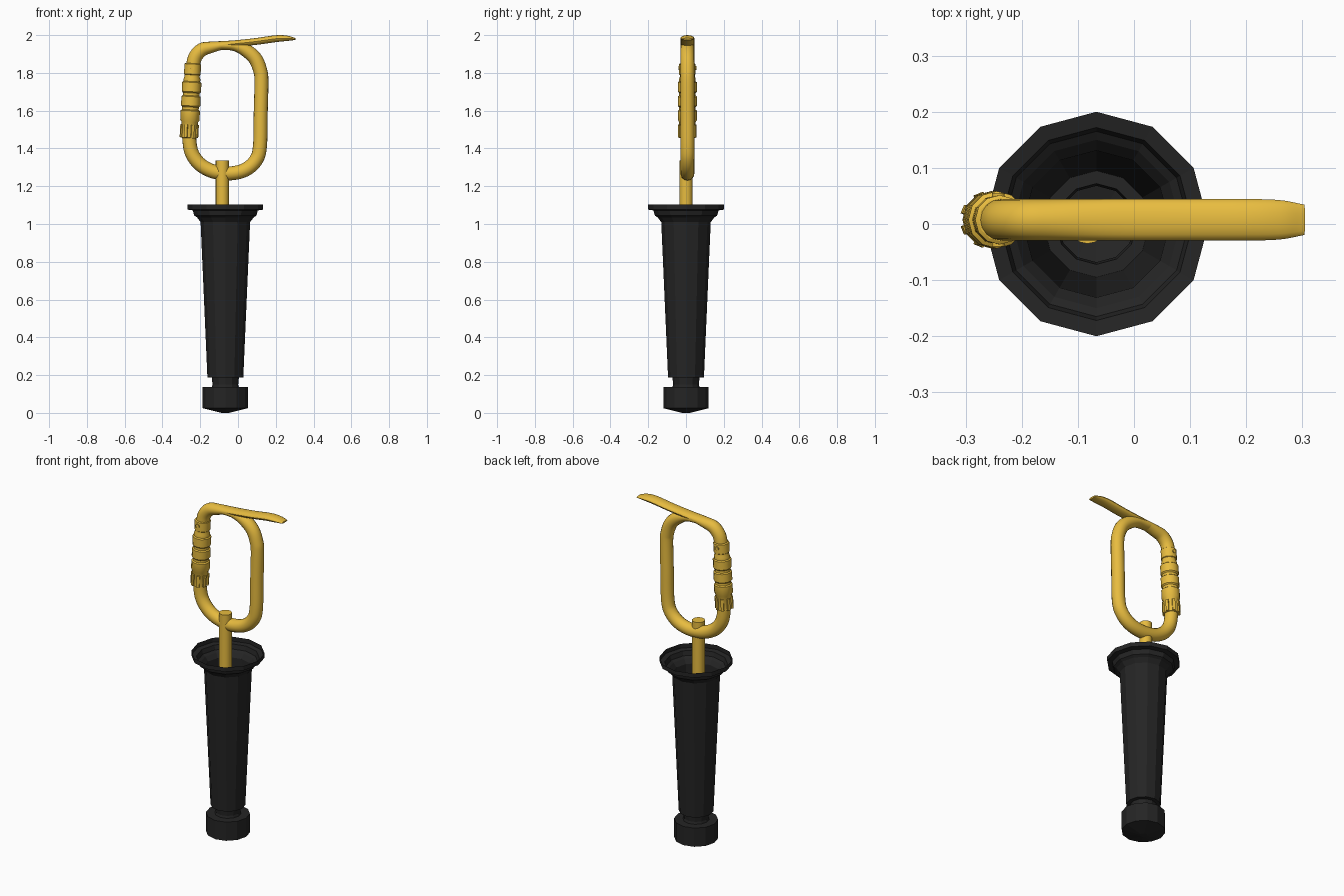
import bpy, bmesh
from math import sin, cos, pi, atan2
from mathutils import Vector, Matrix

if "Cube" in bpy.data.objects:
    bpy.data.objects.remove(bpy.data.objects["Cube"])


def material(name, color):
    m = bpy.data.materials.new(name)
    m.diffuse_color = color
    m.use_nodes = True
    m.node_tree.nodes["Principled BSDF"].inputs["Base Color"].default_value = m.diffuse_color
    return m


BLACK = material("black_plastic", (0.018, 0.018, 0.018, 1))
GOLD = material("gold_metal", (0.8, 0.5, 0.05, 1))
RING_Y = 0.0075


def finish(bm, name, mat, smooth=None, recalc=True):
    if recalc:
        bmesh.ops.recalc_face_normals(bm, faces=bm.faces)
    me = bpy.data.meshes.new(name)
    bm.to_mesh(me)
    bm.free()
    me.materials.append(mat)
    ob = bpy.data.objects.new(name, me)
    bpy.context.collection.objects.link(ob)
    if smooth:
        bpy.ops.object.select_all(action='DESELECT')
        ob.select_set(True)
        bpy.context.view_layer.objects.active = ob
        bpy.ops.object.shade_smooth_by_angle(angle=smooth)
    return ob


def skin(bm, rings, cap_start, cap_end):
    """Join rings of coordinates with quads."""
    rows = [[bm.verts.new(p) for p in r] for r in rings]
    n = len(rows[0])
    for a, b in zip(rows, rows[1:]):
        for i in range(n):
            j = (i + 1) % n
            bm.faces.new((a[i], a[j], b[j], b[i]))
    if cap_start:
        bm.faces.new(rows[0][::-1])
    if cap_end:
        bm.faces.new(rows[-1])


def lathe(bm, profile, sides, cap_start=True, cap_end=True):
    skin(bm, [[(r * cos(2 * pi * i / sides), r * sin(2 * pi * i / sides), z)
               for i in range(sides)] for r, z in profile], cap_start, cap_end)


def smooth_path(pts, steps=6):
    """Catmull-Rom through points of any dimension."""
    pts = [Vector(p) for p in pts]
    ext = [2 * pts[0] - pts[1]] + pts + [2 * pts[-1] - pts[-2]]
    out = []
    for a, b, c, d in zip(ext, ext[1:], ext[2:], ext[3:]):
        for k in range(steps):
            t = k / steps
            out.append(0.5 * (2 * b + (c - a) * t + (2 * a - 5 * b + 4 * c - d) * t * t
                              + (3 * b - a - 3 * c + d) * t ** 3))
    return out + [pts[-1]]


def bar(name, pts, sides=16):
    """Sweep an ellipse along an xz path; points are (x, z, thickness, half width)."""
    path = smooth_path(pts)
    rings = []
    for i, p in enumerate(path):
        q, o = path[min(i + 1, len(path) - 1)], path[max(i - 1, 0)]
        t = Vector((q[0] - o[0], q[1] - o[1])).normalized()
        rings.append([(p[0] - t.y * p[2] * cos(a), RING_Y + p[3] * sin(a),
                       p[1] + t.x * p[2] * cos(a))
                      for a in (2 * pi * k / sides for k in range(sides))])
    bm = bmesh.new()
    skin(bm, rings, True, True)
    return finish(bm, name, GOLD, 0.7)


# Twelve-sided thin-walled handle, open at the top
bm = bmesh.new()
lathe(bm, [(0.02, 0.0), (0.12, 0.025), (0.12, 0.137), (0.072, 0.137), (0.068, 0.15),
           (0.072, 0.188), (0.095, 0.188), (0.131, 1.01), (0.15, 1.035),
           (0.165, 1.045), (0.172, 1.072), (0.2, 1.076), (0.2, 1.102)],
      12, True, False)
finish(bm, "handle", BLACK).location = (-0.067, 0, 0)

# Centre rod rising out of the handle
bm = bmesh.new()
lathe(bm, [(0.035, 0.15), (0.035, 1.335)], 16)
finish(bm, "rod", GOLD, 0.7).location = (-0.083, 0, 0)

# Clip body: from the sleeve round the bottom, up the right, over the top
R = 0.037
bar("clip_body", [(-0.257, 1.52, R, R), (-0.258, 1.45, R, R), (-0.244, 1.375, R, R),
                  (-0.20, 1.315, R, R), (-0.13, 1.278, R, R), (-0.04, 1.268, R, R),
                  (0.04, 1.288, R, R), (0.095, 1.338, R, R), (0.116, 1.41, R, R),
                  (0.12, 1.58, R, R), (0.124, 1.75, R, R), (0.118, 1.81, R, R),
                  (0.093, 1.873, R, R), (0.045, 1.917, 0.035, R),
                  (-0.02, 1.942, 0.026, R), (-0.10, 1.945, 0.022, R)])

# Flattened lever: from the sleeve top round the corner to the tip
bar("lever", [(-0.243, 1.77, R, R), (-0.238, 1.84, R, R), (-0.224, 1.888, R, R),
              (-0.19, 1.923, 0.036, R), (-0.14, 1.936, 0.03, R),
              (-0.07, 1.948, 0.021, R), (0.0, 1.956, 0.018, R), (0.1, 1.967, 0.018, R),
              (0.2, 1.981, 0.018, R), (0.26, 1.983, 0.014, 0.035),
              (0.304, 1.979, 0.005, 0.027)])

# Locking sleeve with grooves, along a slightly tilted axis
low, high = Vector((-0.26, RING_Y, 1.455)), Vector((-0.239, RING_Y, 1.85))
tilt = Matrix.Translation(low) @ Matrix.Rotation(
    atan2(high.x - low.x, high.z - low.z), 4, 'Y')
profile = [(0.038, 0.0), (0.044, 0.002), (0.044, 0.085)]
for z in (0.09, 0.165, 0.24):
    profile += [(0.051, z + 0.006), (0.051, z + 0.055), (0.044, z + 0.06), (0.044, z + 0.074)]
profile += [(0.040, 0.325), (0.040, 0.335), (0.044, 0.338), (0.044, 0.392), (0.038, 0.396)]
bm = bmesh.new()
lathe(bm, profile, 12)
finish(bm, "sleeve", GOLD, 0.6).matrix_world = tilt

# Grip ribs round the lower sleeve
bm = bmesh.new()
for k in range(8):
    a = pi / 8 + k * pi / 4
    bmesh.ops.create_cube(bm, size=1, matrix=Matrix.Rotation(a, 4, 'Z')
                          @ Matrix.Translation((0.043, 0, 0.037))
                          @ Matrix.Diagonal((0.014, 0.016, 0.068, 1)))
finish(bm, "sleeve_ribs", GOLD).matrix_world = tilt

# Pivot pin through the sleeve top
bm = bmesh.new()
lathe(bm, [(0.011, -0.048), (0.011, 0.048)], 12)
pin = finish(bm, "pivot_pin", GOLD, 0.7)
pin.rotation_euler = (pi / 2, 0, 0)
pin.location = (-0.242, RING_Y, 1.825)
